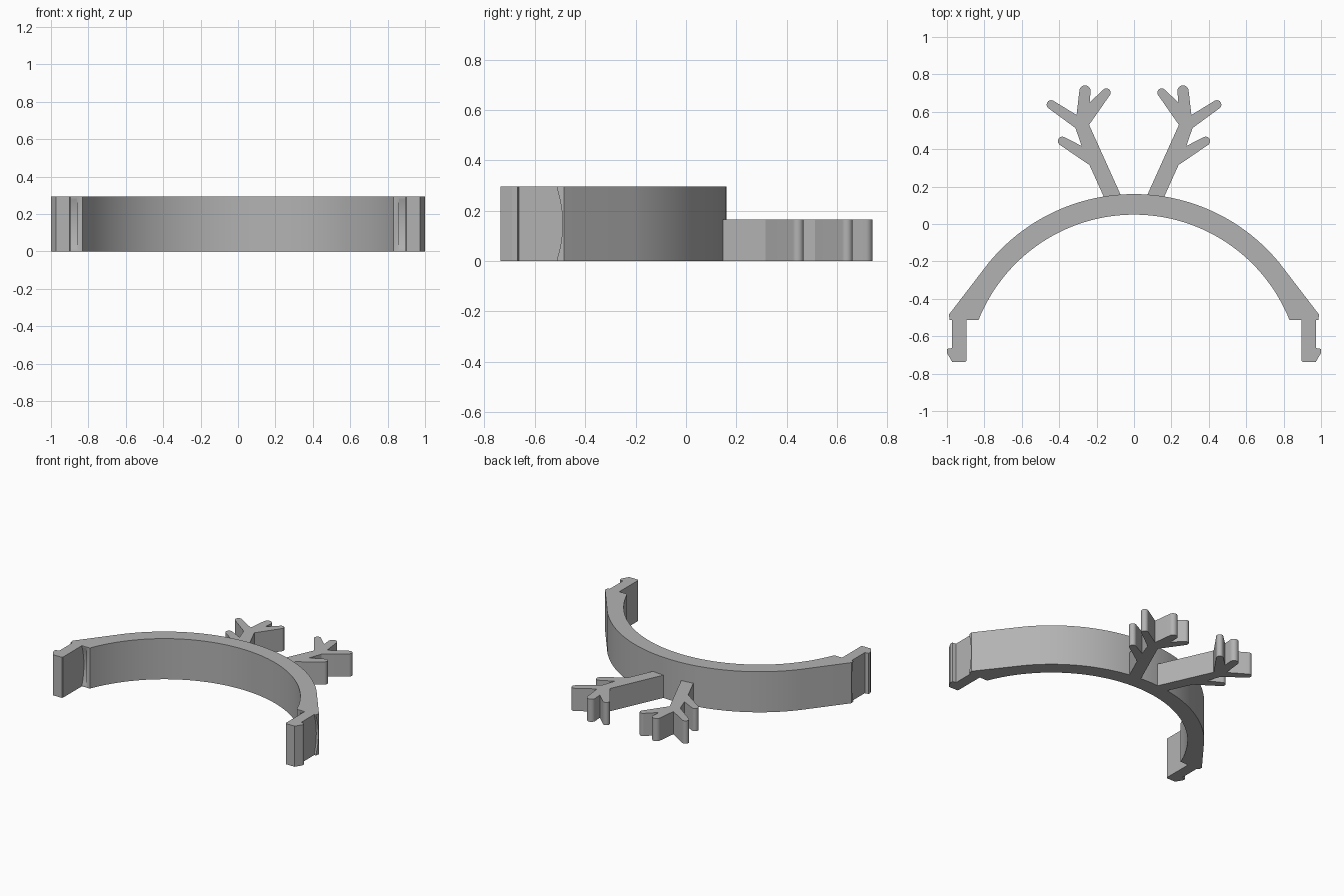
import bpy, bmesh
from math import sin, cos, pi, atan2
from mathutils import Vector

cube = bpy.data.objects.get("Cube")
if cube:
    bpy.data.objects.remove(cube, do_unlink=True)

BAND_H, ANTLER_H = 0.295, 0.165
CENTRE_Y, R_IN, R_OUT = -0.845, 0.895, 1.005

grey = bpy.data.materials.new("plain grey")
grey.use_nodes = True
colour = (0.45, 0.45, 0.45, 1)
grey.diffuse_color = colour
grey.node_tree.nodes["Principled BSDF"].inputs["Base Color"].default_value = colour


def extrude(name, outline, height):
    """Solid plate from a flat outline standing on z = 0."""
    bm = bmesh.new()
    face = bm.faces.new([bm.verts.new((x, y, 0)) for x, y in outline])
    new = bmesh.ops.extrude_face_region(bm, geom=[face])["geom"]
    verts = [v for v in new if isinstance(v, bmesh.types.BMVert)]
    bmesh.ops.translate(bm, verts=verts, vec=(0, 0, height))
    bmesh.ops.recalc_face_normals(bm, faces=bm.faces)
    mesh = bpy.data.meshes.new(name)
    bm.to_mesh(mesh)
    bm.free()
    obj = bpy.data.objects.new(name, mesh)
    bpy.context.collection.objects.link(obj)
    mesh.materials.append(grey)
    return obj


def arc(cx, cy, r, a0, a1, n):
    return [(cx + r * cos(a0 + (a1 - a0) * i / n), cy + r * sin(a0 + (a1 - a0) * i / n))
            for i in range(n + 1)]


def mirrored(points, side):
    return [(side * x, y) for x, y in points]


def smooth(obj):
    bpy.ops.object.select_all(action="DESELECT")
    obj.select_set(True)
    bpy.context.view_layer.objects.active = obj
    bpy.ops.object.shade_smooth_by_angle(angle=pi / 7)


# Curved headband with straight flared ends
a_in = atan2(-0.513 - CENTRE_Y, 0.83)
a_out = atan2(0.64, 0.78)
inner = arc(0, CENTRE_Y, R_IN, pi - a_in, a_in, 64)
outer = arc(0, CENTRE_Y, R_OUT, a_out, pi - a_out, 56)
end = [(0.91, -0.513), (0.985, -0.513), (0.99, -0.485)]
band = extrude("headband", inner + end + outer + mirrored(end[::-1], -1), BAND_H)

# Shallow curved hollow in each end face
for side in (-1, 1):
    bpy.ops.mesh.primitive_cylinder_add(vertices=128, radius=0.45, depth=0.24,
                                        location=(side * 0.98, -0.94, BAND_H / 2),
                                        rotation=(0, pi / 2, 0))
    cutter = bpy.context.object
    cutter.name = "end_cutter"
    cutter.hide_render = True
    mod = band.modifiers.new("end hollow", "BOOLEAN")
    mod.operation, mod.object, mod.solver = "DIFFERENCE", cutter, "EXACT"
    bpy.context.view_layer.objects.active = band
    bpy.ops.object.modifier_apply(modifier=mod.name)
    bpy.data.objects.remove(cutter, do_unlink=True)
smooth(band)

# Clip hooks with an outward lip
hook = [(0.895, -0.48), (0.972, -0.48), (0.972, -0.663), (1.0, -0.668), (1.0, -0.69),
        (0.972, -0.737), (0.9, -0.737), (0.895, -0.73)]

# Antler outline: pairs are corners, triples are rounded tine tips (x, y, radius)
antler = [(0.055, 0.12), (0.24, 0.53), (0.148, 0.702, 0.023), (0.237, 0.65),
          (0.262, 0.711, 0.03), (0.307, 0.583), (0.443, 0.638, 0.024), (0.313, 0.513),
          (0.28, 0.417), (0.383, 0.443, 0.024), (0.238, 0.315), (0.15, 0.12)]


def round_tips(path):
    points = []
    for i, p in enumerate(path):
        if len(p) == 2:
            points.append(p)
            continue
        base = (Vector(path[i - 1]) + Vector(path[i + 1])) / 2
        a = atan2(p[1] - base.y, p[0] - base.x)
        points += arc(*p, a + pi / 2, a - pi / 2, 12)
    return points


for side, label in ((-1, "right"), (1, "left")):
    extrude(label + "_hook", mirrored(hook, side), BAND_H)
    smooth(extrude(label + "_antler", mirrored(round_tips(antler), side), ANTLER_H))
